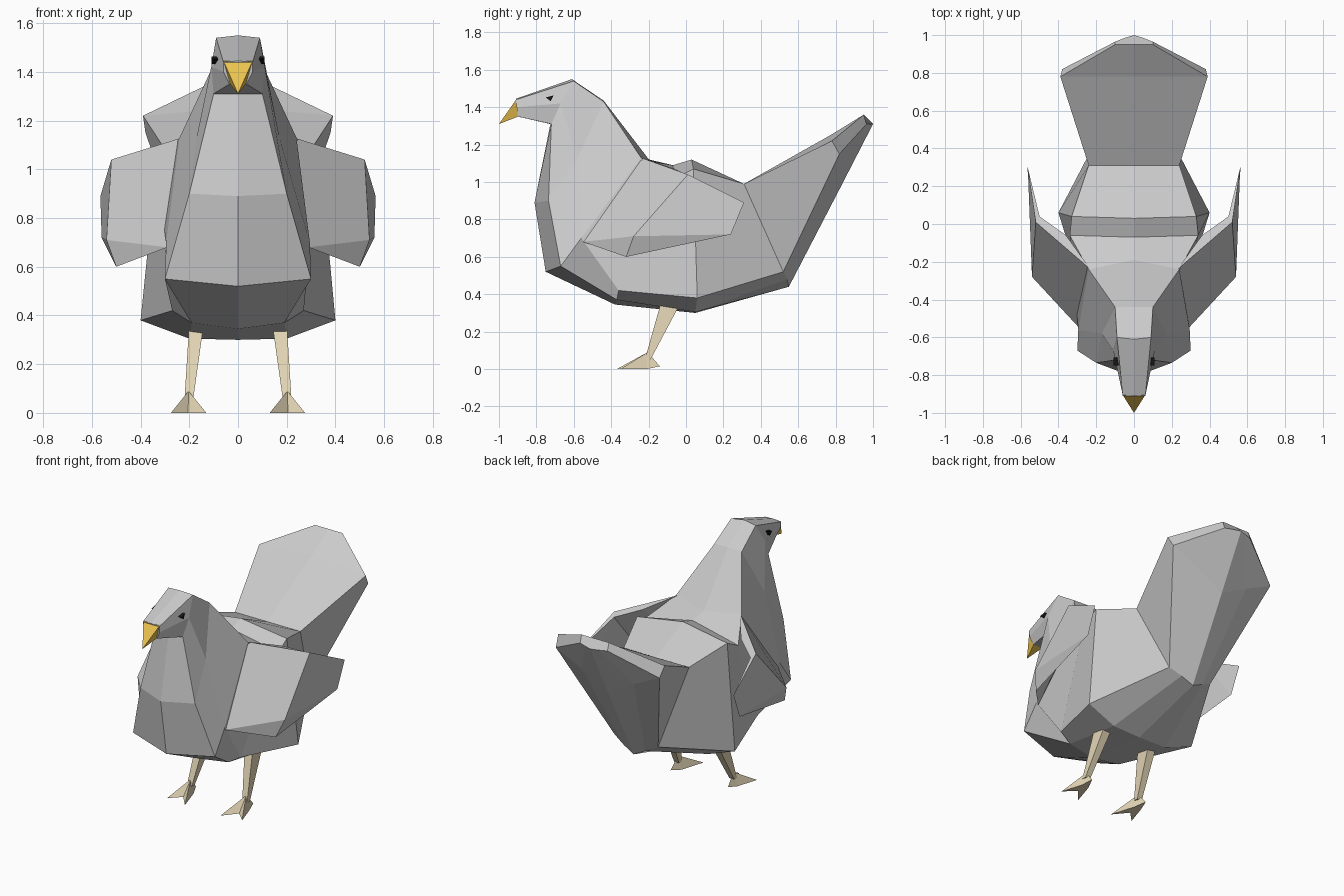
import bpy, bmesh


def material(name, color):
    m = bpy.data.materials.new(name)
    m.diffuse_color = (*color, 1)
    return m


def make(name, verts, faces=None, mat=None, mirror=False):
    """Mesh from points; without faces the convex hull is taken."""
    bm = bmesh.new()
    vs = [bm.verts.new(v) for v in verts]
    if faces is None:
        bmesh.ops.convex_hull(bm, input=vs)
    else:
        for f in faces:
            bm.faces.new([vs[i] for i in f])
    bmesh.ops.recalc_face_normals(bm, faces=bm.faces)
    me = bpy.data.meshes.new(name)
    bm.to_mesh(me)
    bm.free()
    ob = bpy.data.objects.new(name, me)
    bpy.context.collection.objects.link(ob)
    if mat:
        me.materials.append(mat)
    if mirror:
        mod = ob.modifiers.new("Mirror", 'MIRROR')
        mod.use_clip = False
        mod.use_mirror_merge = False
    return ob


tan = material("leg_tan", (0.78, 0.68, 0.47))
orange = material("beak_orange", (0.85, 0.55, 0.08))
black = material("eye_black", (0.01, 0.01, 0.01))

# Body: cross-sections from face to tail
# each is top (y, z), three side points (x, y, z), bottom (y, z)
rings = [
    ((-.91, 1.445), (.06, -.91, 1.44), (.06, -.905, 1.40), (.035, -.90, 1.35), (-.90, 1.35)),
    ((-.61, 1.55), (.09, -.60, 1.54), (.11, -.67, 1.42), (.10, -.72, 1.31), (-.725, 1.31)),
    ((-.44, 1.435), (.10, -.44, 1.43), (.17, -.58, 1.13), (.20, -.735, .90), (-.81, .89)),
    ((-.19, 1.11), (.24, -.24, 1.13), (.295, -.56, .70), (.30, -.67, .55), (-.75, .52)),
    ((-.07, 1.09), (.34, -.06, 1.02), (.27, -.36, .42), (.19, -.37, .37), (-.38, .345)),
    ((.03, 1.12), (.33, .04, 1.07), (.40, .06, .38), (.20, .05, .305), (.05, .30)),
    ((.31, .99), (.24, .31, .99), (.16, .52, .52), (.08, .54, .48), (.55, .44)),
    ((.78, 1.255), (.39, .78, 1.22), (.38, .82, 1.15), (.19, .82, 1.06), (.82, .96)),
    ((.95, 1.36), (.10, .95, 1.36), (.10, .965, 1.31), (.05, .985, 1.31), (1.0, 1.31)),
]
verts, faces = [], []
for top, *sides, bottom in rings:
    verts += [(0, *top), *sides, (0, *bottom)]
    verts += [(-x, y, z) for x, y, z in reversed(sides)]
for r in range(len(rings) - 1):
    for i in range(8):
        a, b = r * 8 + i, r * 8 + (i + 1) % 8
        faces.append((a, b, b + 8, a + 8))
faces += [range(8), range(len(verts) - 8, len(verts))]
make("body", verts, faces)

# Wings: thin folded plates standing away from the back
make("wings",
     [(.23, -.24, 1.13), (.52, .01, 1.04), (.565, .31, .89), (.56, .24, .72),
      (.50, -.32, .60), (.29, -.55, .68), (.54, -.28, .71),
      (.36, -.06, 1.07), (.50, .04, 1.02)],
     [(0, 1, 6, 5), (1, 2, 3, 6), (6, 3, 4), (5, 6, 4), (0, 7, 8, 1),
      (1, 8, 2), (8, 2, 3), (8, 3, 4), (7, 8, 4, 5), (0, 5, 7)],
     mirror=True)

# Beak
make("beak", [(s * x, y, z) for s in (-1, 1)
              for x, y, z in ((.06, -.905, 1.445), (.033, -.897, 1.35))]
     + [(0, -1.0, 1.31)], mat=orange)

# Eyes: small triangular chips
make("eyes", [(x, y, z) for x in (.07, .108)
              for y, z in ((-.75, 1.452), (-.708, 1.463), (-.723, 1.432))],
     mat=black, mirror=True)

# Legs: tapered four-sided shanks
make("legs", [(.14, -.13, .37), (.20, -.13, .37), (.20, -.02, .37), (.14, -.02, .37),
              (.185, -.22, .05), (.22, -.22, .05), (.22, -.19, .05), (.185, -.19, .05)],
     mat=tan, mirror=True)

# Feet: two front toes and a heel spur around a raised ankle
outline = [(.275, -.35, 0), (.205, -.28, 0), (.13, -.37, 0),
           (.18, -.21, 0), (.21, -.14, .015), (.23, -.21, 0)]
make("feet", outline + [(.203, -.205, .09)],
     [(i, (i + 1) % 6, 6) for i in range(6)] + [range(6)], mat=tan, mirror=True)
